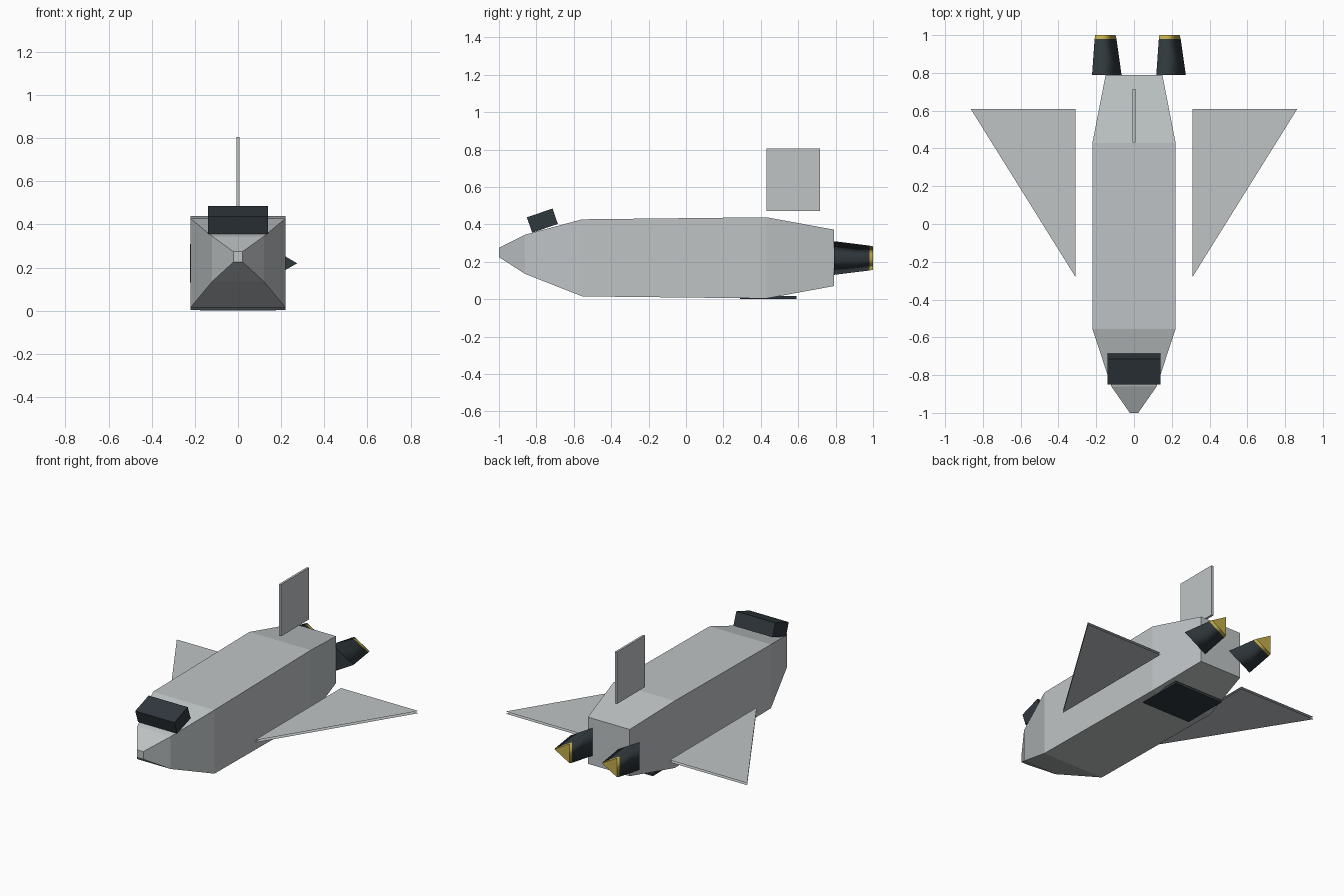
import bpy, bmesh, math
from mathutils import Matrix

if "Cube" in bpy.data.objects:
    bpy.data.objects.remove(bpy.data.objects["Cube"], do_unlink=True)


def material(name, color):
    m = bpy.data.materials.new(name)
    m.use_nodes = True
    m.diffuse_color = (*color, 1)
    m.node_tree.nodes["Principled BSDF"].inputs["Base Color"].default_value = (*color, 1)
    return m


HULL = material("light grey", (0.52, 0.55, 0.56))
DARK = material("dark slate", (0.03, 0.04, 0.047))
GOLD = material("gold", (0.55, 0.42, 0.07))


def finish(name, bm, *mats, recalc=True):
    if recalc:
        bmesh.ops.recalc_face_normals(bm, faces=bm.faces)
    mesh = bpy.data.meshes.new(name)
    bm.to_mesh(mesh)
    bm.free()
    for m in mats:
        mesh.materials.append(m)
    obj = bpy.data.objects.new(name, mesh)
    bpy.context.collection.objects.link(obj)
    return obj


def loft(bm, rings):
    """Skin a list of equal-length point rings and cap both ends."""
    loops = [[bm.verts.new(p) for p in ring] for ring in rings]
    for a, b in zip(loops, loops[1:]):
        for i in range(len(a)):
            j = (i + 1) % len(a)
            bm.faces.new((a[i], a[j], b[j], b[i]))
    bm.faces.new(loops[0])
    bm.faces.new(loops[-1])


def box(name, size, centre, mat, tilt=0):
    bm = bmesh.new()
    bmesh.ops.create_cube(bm, size=1)
    xf = (Matrix.Translation(centre) @ Matrix.Rotation(tilt, 4, "X")
          @ Matrix.Diagonal((*size, 1)))
    bmesh.ops.transform(bm, matrix=xf, verts=bm.verts)
    return finish(name, bm, mat)


# Fuselage: rectangular sections as (y, half width, bottom, top)
sections = [(-1.0, 0.022, 0.225, 0.275), (-0.86, 0.12, 0.135, 0.345),
            (-0.555, 0.22, 0.015, 0.427), (0.43, 0.22, 0.004, 0.438),
            (0.79, 0.15, 0.07, 0.372)]
bm = bmesh.new()
loft(bm, [[(-w, y, lo), (w, y, lo), (w, y, hi), (-w, y, hi)]
          for y, w, lo, hi in sections])
finish("fuselage", bm, HULL)

# Cockpit canopy, tail fin and belly hatch
box("canopy", (0.28, 0.145, 0.087), (0, -0.768, 0.42), DARK, math.radians(19))
box("tail_fin", (0.014, 0.285, 0.335), (0, 0.573, 0.638), HULL)
box("belly_hatch", (0.35, 0.3, 0.016), (0, 0.44, 0.008), DARK)

# Delta wings: an upper and a lower skin, open along the edges
for side, label in ((1, "left"), (-1, "right")):
    bm = bmesh.new()
    outline = [(0.31, -0.28), (0.865, 0.61), (0.31, 0.61)]
    for z, up in ((0.148, 1), (0.134, -1)):
        face = bm.faces.new([bm.verts.new((side * x, y, z)) for x, y in outline])
        face.normal_update()
        if face.normal.z * up < 0:
            face.normal_flip()
    finish(label + "_wing", bm, HULL, recalc=False)

# Three-sided engines with gold nozzle tips
for side, label in ((1, "left"), (-1, "right")):
    bm = bmesh.new()
    loft(bm, [[(side * 0.17 + r * math.cos(k * math.tau / 3), y,
                0.22 + r * math.sin(k * math.tau / 3)) for k in range(3)]
              for y, r in ((0.79, 0.104), (0.98, 0.077), (1.0, 0.072))])
    engine = finish(label + "_engine", bm, DARK, GOLD)
    for p in engine.data.polygons:
        p.material_index = int(p.center.y > 0.98)
        p.use_smooth = len(p.vertices) == 4
